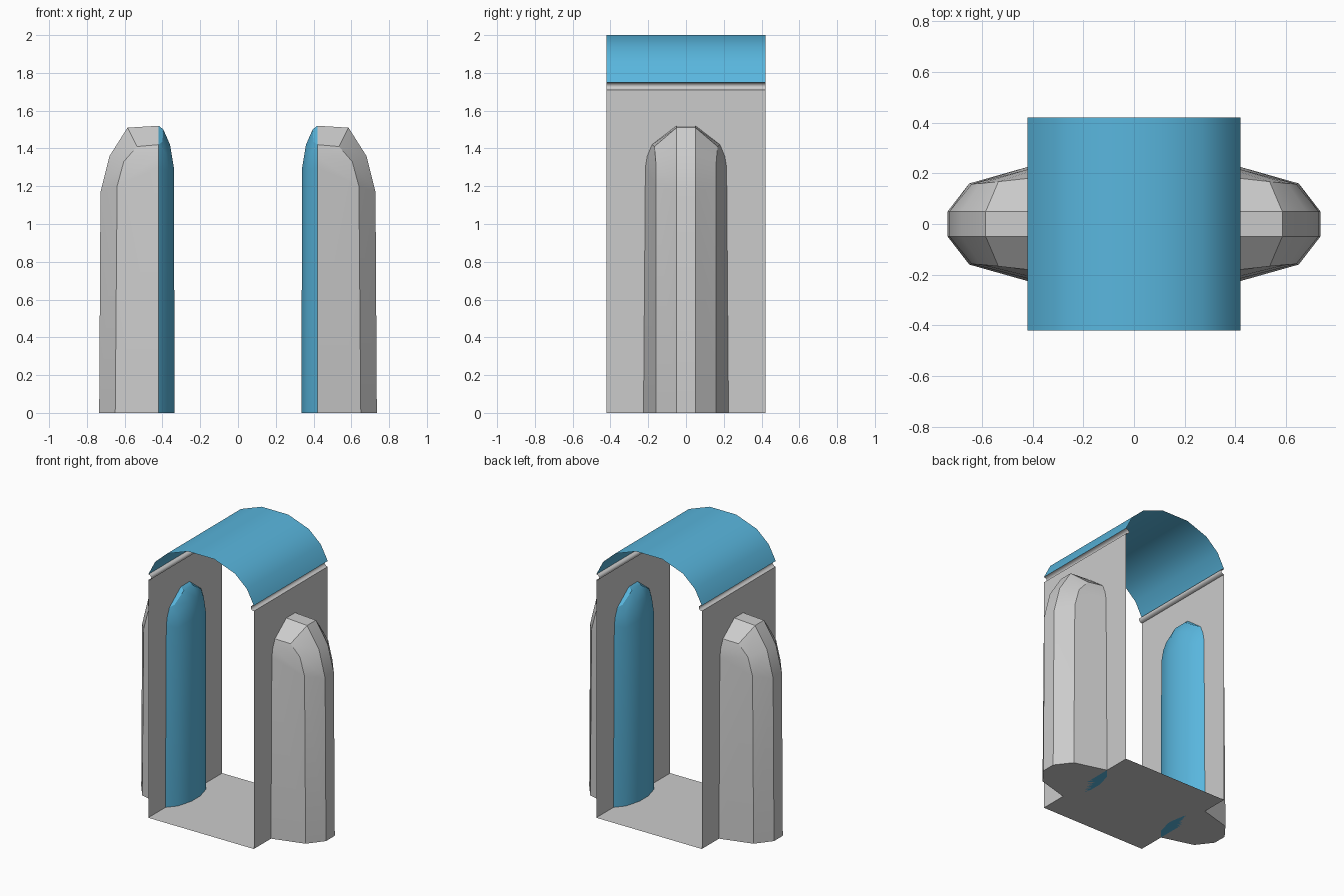
import bpy, bmesh, math

if "Cube" in bpy.data.objects:
    bpy.data.objects.remove(bpy.data.objects["Cube"])

blue = bpy.data.materials.new("blue")
blue.diffuse_color = (0.1, 0.47, 0.73, 1)
blue.use_nodes = True
blue.node_tree.nodes["Principled BSDF"].inputs["Base Color"].default_value = blue.diffuse_color

WALL, DEPTH = 0.42, 0.42


def finish(name, bm, mat=None, angle=30):
    bmesh.ops.recalc_face_normals(bm, faces=bm.faces)
    mesh = bpy.data.meshes.new(name)
    bm.to_mesh(mesh)
    bm.free()
    ob = bpy.data.objects.new(name, mesh)
    bpy.context.collection.objects.link(ob)
    if mat:
        mesh.materials.append(mat)
    bpy.ops.object.select_all(action='DESELECT')
    ob.select_set(True)
    bpy.context.view_layer.objects.active = ob
    bpy.ops.object.shade_smooth_by_angle(angle=math.radians(angle))
    return ob


def sheet(name, profile, mat=None, angle=30):
    """Extrude an open (x, z) profile along the whole depth."""
    bm = bmesh.new()
    rows = [[bm.verts.new((x, y, z)) for x, z in profile] for y in (-DEPTH, DEPTH)]
    for i in range(len(profile) - 1):
        bm.faces.new((rows[0][i], rows[0][i + 1], rows[1][i + 1], rows[1][i]))
    return finish(name, bm, mat, angle)


def pod(name, columns, side, mat=None):
    """Half capsule: three (x, y, z) columns mirrored in y, with a faceted top."""
    bm = bmesh.new()

    def vert(p, s):
        return bm.verts.new((p[0] * side, p[1] * s, p[2]))

    a, b, c = [[vert(p, 1) for p in col] for col in columns]
    a2, b2, c2 = [[vert(p, -1) for p in col] for col in columns]
    ring = [a, b, c, c2, b2, a2]
    for p, q in zip(ring, ring[1:]):
        for i in range(3):
            bm.faces.new((p[i], q[i], q[i + 1], p[i + 1]))
    # top facets and base
    t, t2 = vert((WALL, 0.05, 1.52), 1), vert((WALL, 0.05, 1.52), -1)
    bm.faces.new((a[3], b[3], c[3], t))
    bm.faces.new((a2[3], b2[3], c2[3], t2))
    bm.faces.new((t, c[3], c2[3], t2))
    bm.faces.new([col[0] for col in ring])
    return finish(name, bm, mat)


# Floor
sheet("floor", [(-WALL, 0), (WALL, 0)])

# Arched roof
half = [(WALL, 1.75), (0.365, 1.855), (0.27, 1.94), (0.105, 2.0)]
sheet("roof", half + [(-x, z) for x, z in reversed(half)], blue, 40)

edge = [(WALL, 0.225, 0), (WALL, 0.215, 1.3), (WALL, 0.205, 1.36), (WALL, 0.18, 1.42)]
outer = [edge,
         [(0.65, 0.16, 0), (0.64, 0.158, 1.2), (0.605, 0.16, 1.33), (0.535, 0.167, 1.41)],
         [(0.735, 0.05, 0), (0.728, 0.05, 1.17), (0.68, 0.05, 1.36), (0.585, 0.05, 1.51)]]
inner = [edge,
         [(0.365, 0.16, 0), (0.367, 0.158, 1.28), (0.38, 0.155, 1.37), (0.40, 0.15, 1.435)],
         [(0.335, 0.05, 0), (0.34, 0.05, 1.3), (0.36, 0.05, 1.42), (0.395, 0.05, 1.5)]]

for side, label in ((-1, "left"), (1, "right")):
    # Wall, and the round groove between wall and roof
    sheet(label + "_wall", [(side * WALL, 0), (side * WALL, 1.71)])
    groove = [(side * (WALL - 0.025 * math.sin(math.pi * i / 6)),
               1.73 - 0.02 * math.cos(math.pi * i / 6)) for i in range(7)]
    sheet(label + "_groove", groove, None, 50)
    # Outer and inner pod halves
    pod(label + "_outer_pod", outer, side)
    pod(label + "_inner_pod", inner, side, blue)
